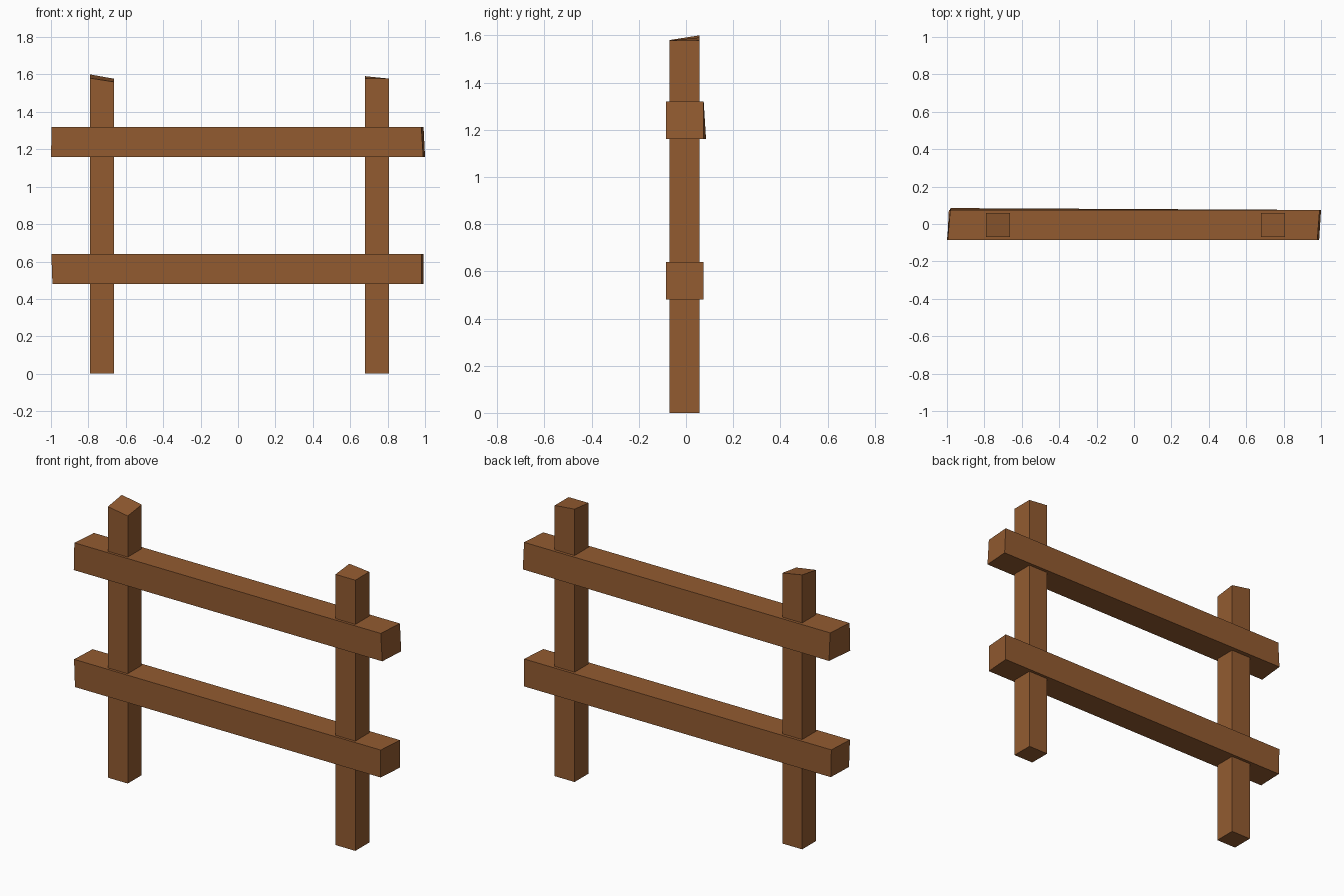
import bpy, bmesh

if "Cube" in bpy.data.objects:
    bpy.data.objects.remove(bpy.data.objects["Cube"])

wood = bpy.data.materials.new("brown_wood")
wood.diffuse_color = (0.29, 0.105, 0.03, 1)
wood.use_nodes = True
wood.node_tree.nodes["Principled BSDF"].inputs["Base Color"].default_value = wood.diffuse_color


def beam(name, x, y, z, nudges):
    """Box between ranges; nudges offset single corners, keyed by (right, back, top)."""
    bm = bmesh.new()
    bmesh.ops.create_cube(bm, size=1)
    for v in bm.verts:
        key = tuple(int(c > 0) for c in v.co)
        v.co = (x[key[0]], y[key[1]], z[key[2]])
        d = nudges.get(key, (0, 0, 0))
        v.co.x += d[0]
        v.co.y += d[1]
        v.co.z += d[2]
    mesh = bpy.data.meshes.new(name)
    bm.to_mesh(mesh)
    bm.free()
    mesh.materials.append(wood)
    obj = bpy.data.objects.new(name, mesh)
    bpy.context.collection.objects.link(obj)
    return obj


# Upright posts with unevenly sawn tops
POST_Y = (-0.07, 0.058)
beam("left_post", (-0.79, -0.662), POST_Y, (0, 1.58),
     {(0, 1, 1): (0, 0, 0.02), (1, 0, 1): (0, 0, -0.02), (1, 1, 1): (0, 0, -0.003)})
beam("right_post", (0.678, 0.806), POST_Y, (0, 1.578),
     {(0, 1, 1): (0, 0, 0.013)})

# Horizontal rails with slightly crooked ends
RAIL_Y = (-0.085, 0.075)
beam("upper_rail", (-1.0, 0.98), RAIL_Y, (1.16, 1.32),
     {(0, 0, 1): (0.004, 0, 0), (0, 1, 0): (0.018, 0.01, 0), (0, 1, 1): (0.018, 0, 0),
      (1, 0, 0): (0.01, 0, 0), (1, 1, 0): (0.02, 0, 0), (1, 1, 1): (0.012, 0, 0)})
beam("lower_rail", (-0.998, 0.98), RAIL_Y, (0.48, 0.64),
     {(0, 0, 0): (0.006, 0, 0), (0, 1, 0): (0.012, 0, 0), (0, 1, 1): (0.008, 0, 0),
      (1, 1, 0): (0.012, 0, 0), (1, 1, 1): (0.012, 0, 0)})
